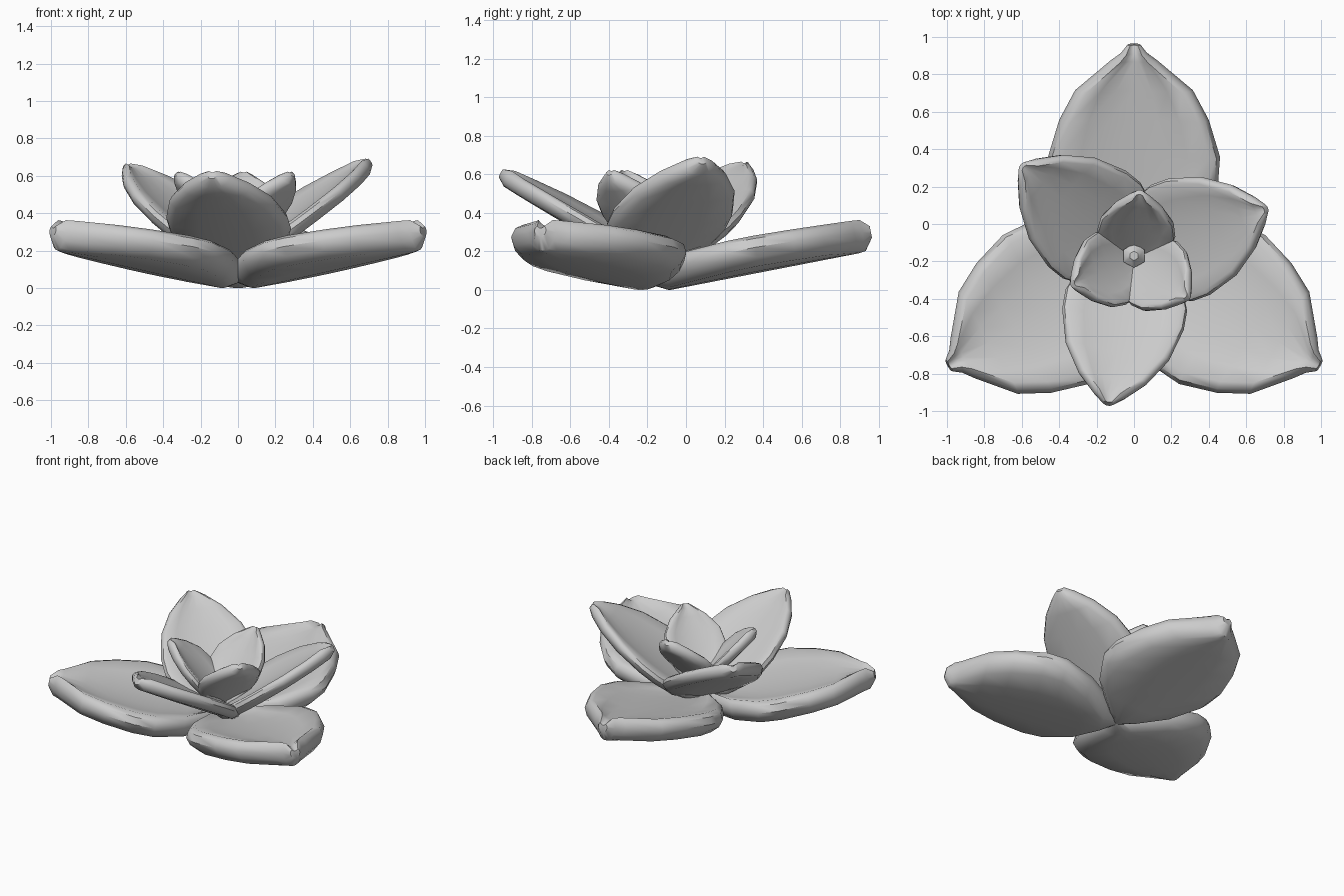
import bpy, bmesh
from math import radians
from mathutils import Matrix

if "Cube" in bpy.data.objects:
    bpy.data.objects.remove(bpy.data.objects["Cube"])

def petal(name, outline, thick, cup, angle, tilt, z, cy=-0.185):
    """Thick cupped petal: rounded cross-sections lofted along its length."""
    bm = bmesh.new()
    rings = []
    widest = max(w for _, w, _ in outline)
    for l, w, k in outline:
        r = min(thick * 0.45, w * 0.5)
        a = w - r
        half = [(a * 0.5, 0.02), (a, 0.08), (w - r * 0.3, 0.32), (w, 0.6),
                (w - r * 0.25, 0.88), (w - r * 0.8, 1.0), (a * 0.75, 0.9), (a * 0.4, 0.84)]
        sec = [(0, 0)] + half + [(0, 0.82)] + [(-x, h) for x, h in reversed(half)]
        ring = []
        for x, h in sec:
            h = 0.6 + (h - 0.6) * k
            ring.append(bm.verts.new((l, x, h * thick + cup * (x / widest) ** 2)))
        rings.append(ring)
    n = len(rings[0])
    for p, q in zip(rings, rings[1:]):
        for i in range(n):
            j = (i + 1) % n
            bm.faces.new((p[i], p[j], q[j], q[i]))
    bm.faces.new(rings[0])
    bm.faces.new(rings[-1])
    bmesh.ops.recalc_face_normals(bm, faces=bm.faces)
    bm.transform(Matrix.Translation((0, cy, z)) @ Matrix.Rotation(radians(angle), 4, 'Z')
                 @ Matrix.Rotation(-radians(tilt), 4, 'Y'))
    finish(name, bm)

def finish(name, bm):
    me = bpy.data.meshes.new(name)
    bm.to_mesh(me)
    bm.free()
    ob = bpy.data.objects.new(name, me)
    bpy.context.collection.objects.link(ob)
    bpy.ops.object.select_all(action='DESELECT')
    ob.select_set(True)
    bpy.context.view_layer.objects.active = ob
    bpy.ops.object.shade_smooth_by_angle(angle=radians(45))

# Petal outlines: distance from centre, half width, thickness factor
OUTER = [(0.0, 0.03, 0.5), (0.1, 0.15, 1), (0.25, 0.33, 1), (0.44, 0.45, 1), (0.58, 0.46, 1),
         (0.78, 0.40, 1), (0.94, 0.315, 1), (1.10, 0.125, 1), (1.14, 0.07, 0.95), (1.185, 0.035, 0.35)]
MIDDLE = [(0.0, 0.08, 0.8), (0.08, 0.2, 1), (0.2, 0.29, 1), (0.32, 0.33, 1), (0.44, 0.33, 1),
          (0.64, 0.28, 1), (0.8, 0.185, 1), (0.9, 0.09, 1), (0.95, 0.03, 0.5)]
INNER = [(0.0, 0.06, 0.8), (0.08, 0.14, 1), (0.18, 0.19, 1), (0.28, 0.21, 1),
         (0.38, 0.195, 1), (0.48, 0.13, 1), (0.54, 0.065, 1), (0.575, 0.025, 0.5)]

# Outer layer
for i, a in enumerate((90, 210, 330)):
    petal(f"outer_petal_{i + 1}", OUTER, 0.172, 0.03, a, 11, -0.02)

# Middle layer
for i, (a, t) in enumerate(((20, 35), (141, 33), (260, 30))):
    petal(f"middle_petal_{i + 1}", MIDDLE, 0.095, 0.025, a, t, 0.085, -0.175)

# Inner layer
for i, a in enumerate((85, 203, 324)):
    petal(f"inner_petal_{i + 1}", INNER, 0.075, 0.025, a, 48, 0.155)

# Bud in the middle
bm = bmesh.new()
bmesh.ops.create_cone(bm, cap_ends=True, segments=6, radius1=0.065, radius2=0.065, depth=0.25,
                      matrix=Matrix.Translation((0, -0.17, 0.195)))
bmesh.ops.create_cone(bm, cap_ends=True, segments=6, radius1=0.065, radius2=0.025, depth=0.04,
                      matrix=Matrix.Translation((0, -0.17, 0.34)))
finish("centre_bud", bm)
